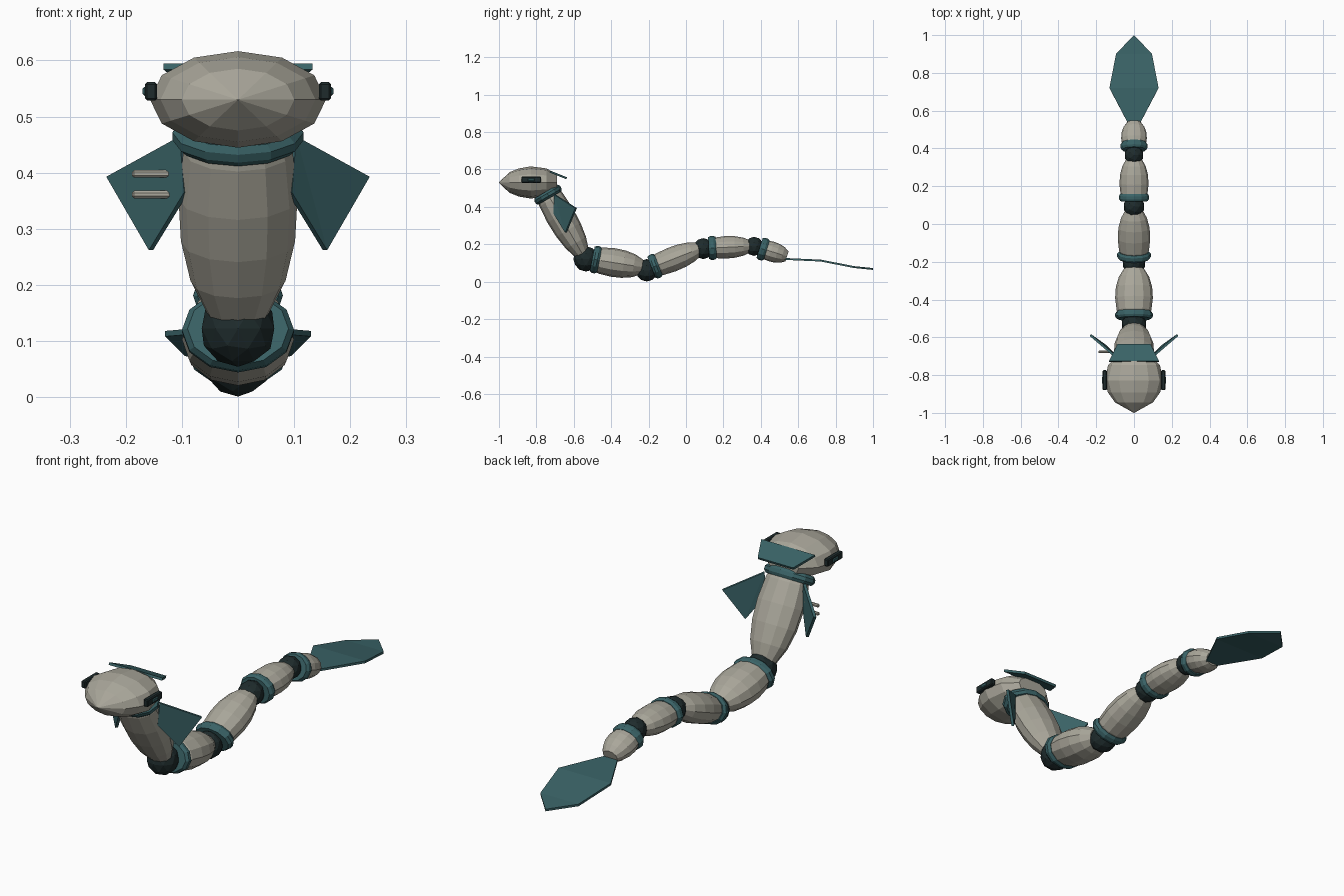
import bpy, bmesh, math
from mathutils import Vector, Matrix

if "Cube" in bpy.data.objects:
    bpy.data.objects.remove(bpy.data.objects["Cube"])


def material(name, rgb):
    m = bpy.data.materials.new(name)
    m.diffuse_color = (*rgb, 1)
    m.use_nodes = True
    m.node_tree.nodes["Principled BSDF"].inputs["Base Color"].default_value = m.diffuse_color
    return m


SHELL = material("pale shell", (0.40, 0.385, 0.325))
TEAL = material("deep teal", (0.042, 0.125, 0.135))
DARK = material("dark rubber", (0.013, 0.024, 0.025))


def finish(name, bm, mat):
    bmesh.ops.recalc_face_normals(bm, faces=bm.faces)
    me = bpy.data.meshes.new(name)
    bm.to_mesh(me)
    bm.free()
    me.materials.append(mat)
    ob = bpy.data.objects.new(name, me)
    bpy.context.collection.objects.link(ob)
    return ob


def lathe(name, start, end, profile, rx, rz, mat, sides=12):
    """Elliptical tube between two (y, z) points; profile = (position, radius factor)."""
    a, b = Vector((0, *start)), Vector((0, *end))
    up = Vector((1, 0, 0)).cross((b - a).normalized())
    bm = bmesh.new()
    rings = []
    for t, f in profile:
        c = a.lerp(b, t)
        ring = []
        for i in range(sides):
            w = 2 * math.pi * i / sides
            ring.append(bm.verts.new(c + Vector((rx * f * math.cos(w), 0, 0)) + up * (rz * f * math.sin(w))))
        rings.append(ring)
    for r, s in zip(rings, rings[1:]):
        for i in range(sides):
            j = (i + 1) % sides
            bm.faces.new((r[i], r[j], s[j], s[i]))
    bm.faces.new(rings[0])
    bm.faces.new(rings[-1])
    return finish(name, bm, mat)


def plate(name, points, faces, thickness, mat, mirror=False):
    bm = bmesh.new()
    vs = [bm.verts.new(p) for p in points]
    for f in faces:
        bm.faces.new([vs[i] for i in f])
    ob = finish(name, bm, mat)
    if mirror:
        ob.modifiers.new("mirror", 'MIRROR').use_clip = False
    s = ob.modifiers.new("thickness", 'SOLIDIFY')
    s.thickness = thickness
    s.offset = 0
    return ob


def box(name, centre, size, mat, bevel=0.0, mirror=False):
    bm = bmesh.new()
    bmesh.ops.create_cube(bm, size=1, matrix=Matrix.Translation(centre) @ Matrix.Diagonal((*size, 1)))
    ob = finish(name, bm, mat)
    if mirror:
        ob.modifiers.new("mirror", 'MIRROR')
    if bevel:
        m = ob.modifiers.new("bevel", 'BEVEL')
        m.width = bevel
        m.segments = 1
    return ob


# Head: faceted, flattened egg with a pointed snout
lathe("head", (-1.0, 0.53), (-0.69, 0.531),
      [(0, 0.01), (0.18, 0.64), (0.35, 0.88), (0.55, 1), (0.82, 0.87), (1, 0.5)],
      0.157, 0.086, SHELL)

# Body segments, front to back
BODY = [(0, 0.8), (0.1, 0.92), (0.36, 1), (0.6, 0.96), (0.82, 0.8), (1, 0.52)]
SEGMENTS = [
    ((-0.74, 0.47), (-0.555, 0.15), 0.106, 0.078),
    ((-0.48, 0.117), (-0.235, 0.078), 0.1, 0.077),
    ((-0.165, 0.083), (0.075, 0.178), 0.086, 0.066),
    ((0.135, 0.18), (0.345, 0.19), 0.077, 0.06),
    ((0.405, 0.178), (0.54, 0.135), 0.068, 0.054),
]
for n, (a, b, rx, rz) in enumerate(SEGMENTS, 1):
    lathe(f"body_segment_{n}", a, b, BODY, rx, rz, SHELL)

# Collars around the front of each segment: centre, axis, radii
COLLARS = [
    ((-0.738, 0.465), (0.5, -0.86), 0.117, 0.08),
    ((-0.482, 0.118), (0.98, -0.2), 0.1, 0.074),
    ((-0.166, 0.083), (0.93, 0.36), 0.09, 0.067),
    ((0.141, 0.181), (1.0, 0.05), 0.08, 0.064),
    ((0.412, 0.174), (0.95, -0.3), 0.072, 0.061),
]
for n, (c, d, rx, rz) in enumerate(COLLARS, 1):
    h = 0.02
    a = (c[0] - d[0] * h, c[1] - d[1] * h)
    b = (c[0] + d[0] * h, c[1] + d[1] * h)
    lathe(f"collar_{n}", a, b, [(0, 0.9), (0.3, 1), (0.7, 1), (1, 0.9)], rx, rz, TEAL)

# Dark ball joints between segments
for n, (y, z, r) in enumerate([(-0.535, 0.122, 0.068), (-0.21, 0.061, 0.06),
                               (0.092, 0.177, 0.056), (0.364, 0.189, 0.051)], 1):
    bm = bmesh.new()
    bmesh.ops.create_icosphere(bm, subdivisions=2, radius=r, matrix=Matrix.Translation((0, y, z)))
    finish(f"ball_joint_{n}", bm, DARK)

# Crest plate behind the head
plate("head_crest", [(-0.133, -0.728, 0.589), (0.133, -0.728, 0.589),
                     (0.088, -0.638, 0.553), (-0.088, -0.638, 0.553)],
      [(0, 1, 2, 3)], 0.011, TEAL)

# Swept side fins
plate("side_fins", [(0.1, -0.7, 0.465), (0.231, -0.588, 0.393),
                    (0.155, -0.642, 0.262), (0.092, -0.705, 0.365)],
      [(0, 1, 2), (0, 2, 3)], 0.012, TEAL, mirror=True)

# Leaf-shaped tail fin, bent along its length
rows = [(0.52, 0.122, 0.025), (0.72, 0.113, 0.13), (0.9, 0.078, 0.095)]
tail = [(s * w, y, z) for y, z, w in rows for s in (-1, 1)] + [(0, 1.0, 0.068)]
plate("tail_fin", tail, [(0, 1, 3, 2), (2, 3, 5, 4), (4, 5, 6)], 0.01, TEAL)

# Eyes: dark housings with a teal lens
box("eye_housings", (0.155, -0.827, 0.545), (0.022, 0.106, 0.033), DARK, 0.004, mirror=True)
box("eye_lenses", (0.166, -0.827, 0.545), (0.008, 0.036, 0.016), TEAL, 0.003, mirror=True)

# Two pale bars on one fin
for n, z in enumerate((0.398, 0.361), 1):
    box(f"fin_bar_{n}", (-0.153, -0.677, z), (0.072, 0.014, 0.014), SHELL, 0.004)
